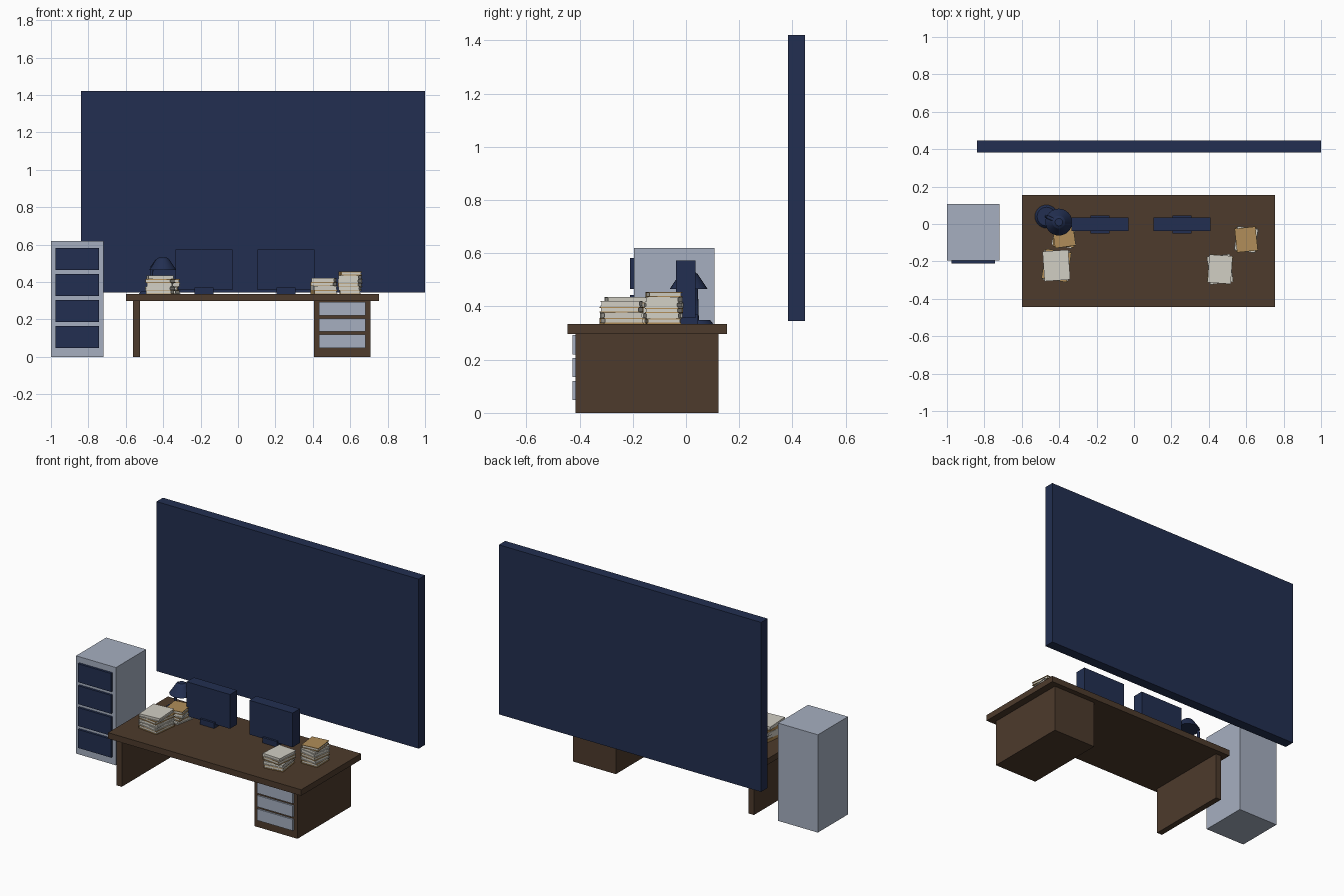
import bpy, random
from math import radians, cos, sin
from mathutils import Vector

if "Cube" in bpy.data.objects:
    bpy.data.objects.remove(bpy.data.objects["Cube"], do_unlink=True)
random.seed(4)


def material(name, r, g, b):
    m = bpy.data.materials.new(name)
    m.use_nodes = True
    m.diffuse_color = (r, g, b, 1)
    m.node_tree.nodes["Principled BSDF"].inputs["Base Color"].default_value = (r, g, b, 1)
    return m


NAVY = material("navy", 0.016, 0.028, 0.082)
WOOD = material("dark wood", 0.074, 0.043, 0.025)
GREY = material("blue grey", 0.38, 0.43, 0.53)
TAN = material("tan cover", 0.44, 0.27, 0.10)
WHITE = material("paper white", 0.64, 0.62, 0.55)


def finish(ob, name, mat):
    ob.name = name
    ob.data.materials.append(mat)
    return ob


def box(name, mat, x, y, z):
    """Box given by its (low, high) range on each axis."""
    bpy.ops.mesh.primitive_cube_add(size=1, location=[sum(r) / 2 for r in (x, y, z)])
    ob = bpy.context.object
    ob.scale = [r[1] - r[0] for r in (x, y, z)]
    bpy.ops.object.transform_apply(location=False, rotation=False, scale=True)
    return finish(ob, name, mat)


def cone(name, mat, x, y, z, r1, r2):
    bpy.ops.mesh.primitive_cone_add(vertices=24, radius1=r1, radius2=r2,
                                    depth=z[1] - z[0], location=(x, y, sum(z) / 2))
    ob = finish(bpy.context.object, name, mat)
    bpy.ops.object.shade_smooth_by_angle(angle=radians(30))
    return ob


# Wall board
box("wall_board", NAVY, (-0.84, 1.0), (0.383, 0.447), (0.345, 1.42))

# Filing cabinet
box("filing_cabinet", GREY, (-1.0, -0.72), (-0.195, 0.107), (0, 0.62))
for i in range(4):
    z = 0.048 + i * 0.139
    box(f"cabinet_drawer_{i + 1}", NAVY, (-0.977, -0.743), (-0.21, -0.19), (z, z + 0.117))

# Desk
DESK_Z = 0.335
box("desk_top", WOOD, (-0.6, 0.755), (-0.445, 0.155), (0.297, DESK_Z))
box("desk_side_panel", WOOD, (-0.562, -0.525), (-0.415, 0.122), (0, 0.3))
box("desk_pedestal", WOOD, (0.407, 0.708), (-0.415, 0.122), (0, 0.3))
for i in range(3):
    z = 0.048 + i * 0.086
    box(f"desk_drawer_{i + 1}", GREY, (0.432, 0.682), (-0.426, -0.41), (z, z + 0.072))

# Monitors with stands
for side, x in (("right", -0.182), ("left", 0.257)):
    box(f"monitor_{side}", NAVY, (x - 0.152, x + 0.152), (-0.037, 0.035), (0.356, 0.573))
    box(f"monitor_stand_{side}", NAVY, (x - 0.05, x + 0.05), (-0.05, 0.045), (DESK_Z, 0.37))

# Desk lamp: base, bent arm, shade
cone("lamp_base", NAVY, -0.468, 0.04, (DESK_Z, 0.35), 0.062, 0.05)
curve = bpy.data.curves.new("lamp_arm", "CURVE")
curve.dimensions = "3D"
curve.bevel_depth = 0.009
curve.bevel_resolution = 2
path = [(-0.468, 0.04, 0.345), (-0.46, 0.036, 0.48), (-0.435, 0.025, 0.515), (-0.402, 0.01, 0.515)]
spline = curve.splines.new("POLY")
spline.points.add(len(path) - 1)
for point, co in zip(spline.points, path):
    point.co = (*co, 1)
arm = bpy.data.objects.new("lamp_arm", curve)
bpy.context.collection.objects.link(arm)
finish(arm, "lamp_arm", NAVY)
cone("lamp_shade", NAVY, -0.402, 0.01, (0.465, 0.522), 0.072, 0.034)
cone("lamp_shade_cap", NAVY, -0.402, 0.01, (0.522, 0.532), 0.034, 0.02)


def book(name, cover, x, y, z, w, d, h, angle):
    """Page block between two cover plates and a spine."""
    t = 0.004
    parts = [("pages", WHITE, (-w / 2 + t, w / 2 - t), (-d / 2 + t, d / 2 - t), (t, h - t)),
             ("lower_cover", cover, (-w / 2, w / 2), (-d / 2, d / 2), (0, t)),
             ("upper_cover", cover, (-w / 2, w / 2), (-d / 2, d / 2), (h - t, h)),
             ("spine", cover, (-w / 2, -w / 2 + t), (-d / 2, d / 2), (t, h - t))]
    for part, mat, *ranges in parts:
        ob = box(f"{name}_{part}", mat, *ranges)
        c = ob.location.copy()
        ob.location = Vector((x + c.x * cos(angle) - c.y * sin(angle),
                              y + c.x * sin(angle) + c.y * cos(angle), z + c.z))
        ob.rotation_euler.z = angle


# Book stacks: centre, book size, height, covers from the bottom up (t tan, w white)
stacks = [("front_right", -0.415, -0.222, 0.138, 0.16, 0.10, "twwtw", 4),
          ("back_right", -0.375, -0.06, 0.112, 0.125, 0.08, "wtwt", 8),
          ("front_left", 0.46, -0.242, 0.125, 0.15, 0.085, "twtw", -4),
          ("back_left", 0.6, -0.083, 0.112, 0.128, 0.12, "twtwwt", 6)]
for name, x, y, w, d, height, covers, top_angle in stacks:
    h = height / len(covers)
    for i, c in enumerate(covers):
        last = i == len(covers) - 1
        angle = radians(top_angle if last else random.uniform(-13, 13))
        book(f"book_{name}_{i + 1}", TAN if c == "t" else WHITE,
             x, y, DESK_Z + i * h, w, d, h, angle)
